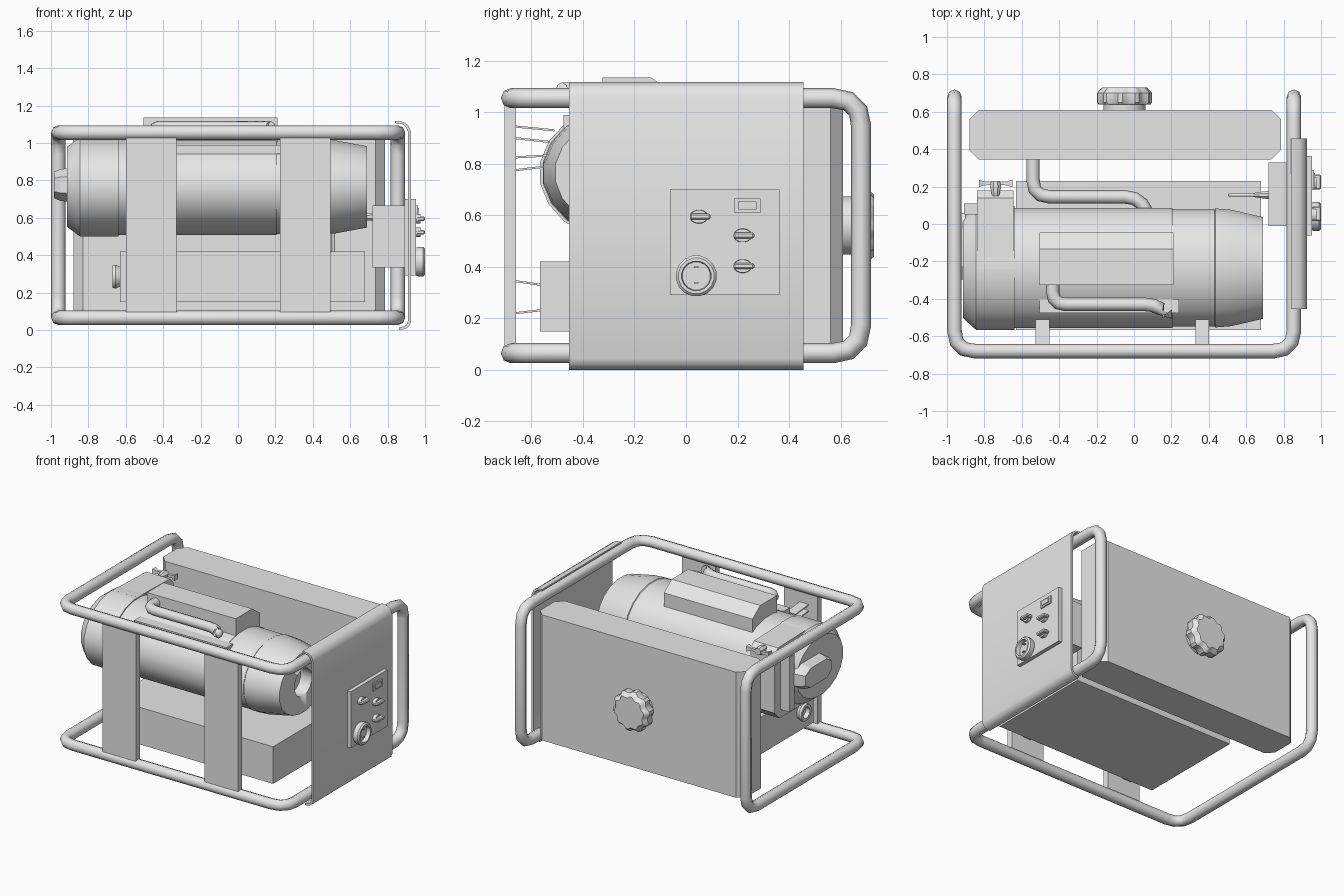
import bpy, bmesh, math
from mathutils import Vector, Matrix

if "Cube" in bpy.data.objects:
    bpy.data.objects.remove(bpy.data.objects["Cube"], do_unlink=True)

grey = bpy.data.materials.new("plain grey")
grey.use_nodes = True
grey.diffuse_color = (0.8, 0.8, 0.8, 1)
grey.node_tree.nodes["Principled BSDF"].inputs["Base Color"].default_value = (0.8, 0.8, 0.8, 1)


def finish(name, bm, smooth=True, bevel=0):
    bmesh.ops.recalc_face_normals(bm, faces=bm.faces)
    mesh = bpy.data.meshes.new(name)
    bm.to_mesh(mesh)
    bm.free()
    mesh.materials.append(grey)
    ob = bpy.data.objects.new(name, mesh)
    bpy.context.collection.objects.link(ob)
    if bevel:
        mod = ob.modifiers.new("bevel", "BEVEL")
        mod.width, mod.segments = bevel, 1
    if smooth:
        bpy.ops.object.select_all(action="DESELECT")
        bpy.context.view_layer.objects.active = ob
        ob.select_set(True)
        bpy.ops.object.shade_smooth_by_angle(angle=math.radians(35))
    return ob


def box(name, x, y, z, bevel=0):
    bm = bmesh.new()
    bmesh.ops.create_cube(bm, size=1)
    for v in bm.verts:
        v.co = [(r[0] + r[1]) / 2 + c * (r[1] - r[0]) for r, c in zip((x, y, z), v.co)]
    return finish(name, bm, False, bevel)


def loft(name, rings, smooth=True):
    """Skin a list of equal point loops and cap both ends."""
    bm = bmesh.new()
    loops = [[bm.verts.new(p) for p in ring] for ring in rings]
    for a, b in zip(loops, loops[1:]):
        for i in range(len(a)):
            j = (i + 1) % len(a)
            bm.faces.new((a[i], a[j], b[j], b[i]))
    bm.faces.new(loops[0])
    bm.faces.new(loops[-1])
    return finish(name, bm, smooth)


def prism(name, pts, axis, lo, hi):
    def place(p, d):
        q = list(p)
        q.insert(axis, d)
        return q
    return loft(name, [[place(p, d) for p in pts] for d in (lo, hi)])


def turned(name, centre, profile, axis="x", sides=16, squash=1, scallop=0):
    """Turned shape: profile of (position along axis, radius)."""
    rings = []
    for d, r in profile:
        ring = []
        for i in range(sides):
            a = math.tau * (i + 0.5) / sides
            q = r * (1 - scallop * (i % 4 in (0, 1)))
            u, w = q * math.cos(a), q * math.sin(a) * squash
            ring.append((d, centre[0] + u, centre[1] + w) if axis == "x"
                        else (centre[0] + u, d, centre[1] + w))
        rings.append(ring)
    return loft(name, rings)


def pipe(name, corners, radius, bend=0.08, closed=False, sides=8):
    """Bent tube with rounded corners."""
    pts, n = [], len(corners)
    for i, c in enumerate(corners):
        c = Vector(c)
        if not closed and i in (0, n - 1):
            pts.append(c)
            continue
        a = c + (Vector(corners[i - 1]) - c).normalized() * bend
        b = c + (Vector(corners[(i + 1) % n]) - c).normalized() * bend
        for t in (0, 0.33, 0.67, 1):
            pts.append(a * (1 - t) ** 2 + c * 2 * t * (1 - t) + b * t * t)
    curve = bpy.data.curves.new(name, "CURVE")
    curve.dimensions = "3D"
    spline = curve.splines.new("POLY")
    spline.points.add(len(pts) - 1)
    for sp, p in zip(spline.points, pts):
        sp.co = (*p, 1)
    spline.use_cyclic_u = closed
    spline.use_smooth = True
    curve.bevel_depth = radius
    curve.bevel_resolution = sides // 4
    curve.use_fill_caps = True
    curve.materials.append(grey)
    ob = bpy.data.objects.new(name, curve)
    bpy.context.collection.objects.link(ob)


# Tubular frame: one closed loop
L, R, F, B, LOW, TOP = -0.96, 0.855, -0.68, 0.68, 0.065, 1.055
pipe("tube_frame", [(L, B, LOW), (L, F, LOW), (R, F, LOW), (R, B, LOW),
                    (R, B, TOP), (R, F, TOP), (L, F, TOP), (L, B, TOP)], 0.039, 0.11, True)

# Fuel tank and its scalloped cap
c = 0.05
prism("fuel_tank", [(-0.88 + c, 0.61), (0.785 - c, 0.61), (0.785, 0.61 - c), (0.785, 0.345 + c),
                    (0.785 - c, 0.345), (-0.88 + c, 0.345), (-0.88, 0.345 + c),
                    (-0.88, 0.61 - c)], 2, 0.105, 1.02)
turned("cap_neck", (-0.05, 0.56), [(0.6, 0.115), (0.64, 0.115)], "y")
turned("tank_cap", (-0.05, 0.56), [(0.64, 0.14), (0.65, 0.148), (0.7, 0.148), (0.73, 0.12)],
       "y", 40, 1, 0.1)

# Base box with plug
box("base_box", (-0.63, 0.68), (-0.567, 0.23), (0.15, 0.42))
plug = turned("base_plug", (-0.43, 0.285),
              [(-0.62, 0.05), (-0.655, 0.065), (-0.67, 0.06), (-0.67, 0.04), (-0.64, 0.035)])

# Engine body, flattened in height
axis = (-0.235, 0.765)
flat = 0.8
turned("engine_body", axis, [(-0.65, 0.325), (0.207, 0.325), (0.207, 0.318), (0.43, 0.318)],
       sides=20, squash=flat)
bell = turned("end_bell", axis, [(0.43, 0.314), (0.435, 0.322), (0.52, 0.315), (0.69, 0.275)],
              sides=20, squash=flat)
hole = turned("bell_hole_cutter", axis, [(0.6, 0.1), (0.75, 0.1)])
hole.hide_render = True
hole.hide_viewport = True
cut = bell.modifiers.new("hole", "BOOLEAN")
cut.operation, cut.object = "DIFFERENCE", hole
turned("flywheel_cover", axis, [(-0.915, 0.27), (-0.845, 0.335), (-0.64, 0.335)],
       sides=20, squash=flat)
prism("cover_block", [(-0.24, 0.5), (0.12, 0.5), (0.18, 0.56), (0.18, 0.98),
                      (0.14, 1.02), (-0.24, 1.03)], 0, -0.84, -0.645)
box("cover_lug", (-0.91, -0.84), (0.05, 0.11), (0.56, 0.96))

# Starter hub
loft("starter_hub", [[(x, -0.12 + sy * w, 0.775 + sz * h)
                      for sy, sz in ((1, 0.5), (0.6, 1), (-0.6, 1), (-1, 0.5),
                                     (-1, -0.5), (-0.6, -1), (0.6, -1), (1, -0.5))]
                     for x, w, h in ((-0.9, 0.18, 0.09), (-0.95, 0.17, 0.085), (-0.985, 0.15, 0.07))],
     False)

# Silencer housing, side strip and pipes
prism("silencer_housing", [(-0.325, 0.95), (-0.325, 1.135), (-0.135, 1.135), (-0.045, 1.07),
                           (-0.045, 0.95)], 0, -0.505, 0.21)
box("side_strip", (-0.505, 0.24), (-0.475, -0.4), (0.94, 0.99))
pipe("exhaust_pipe", [(-0.435, -0.3, 1.08), (-0.435, -0.43, 1.08),
                      (0.13, -0.43, 1.08), (0.175, -0.48, 1.08)], 0.036, 0.07)
pipe("rear_pipe", [(-0.54, 0.36, 0.76), (-0.54, 0.145, 0.76),
                   (0.04, 0.145, 0.76), (0.07, 0.06, 0.76)], 0.036, 0.09)

# Fuel tap with winged handle
turned("tap_stem", (-0.74, 1.0), [(0.15, 0.02), (0.2, 0.032), (0.23, 0.025)], "y", 8)
for side in (-1, 1):
    loft("tap_wing", [[(-0.74 + side * d, 0.217 + y * w, 1.0 + z * w)
                       for y, z in ((-1, -1), (1, -1), (1, 1), (-1, 1))]
                      for d, w in ((0, 0.009), (0.06, 0.01), (0.09, 0.02))], False)

# Front straps and their thin brackets
for x0, x1 in ((-0.6, -0.33), (0.225, 0.495)):
    box("front_strap", (x0, x1), (-0.705, -0.66), (0.095, 1.03))
    m = (x0 + x1) / 2 - (0.025 if x0 < 0 else -0.005)
    for za, zb, y in ((0.945, 0.93, -0.51), (0.9, 0.885, -0.53), (0.825, 0.832, -0.54),
                      (0.775, 0.79, -0.54), (0.345, 0.33, -0.56), (0.22, 0.232, -0.56)):
        prism("bracket_plate", [(-0.665, za - 0.004), (y, zb - 0.004), (y, zb + 0.004),
                                (-0.665, za + 0.004)], 0, m - 0.037, m + 0.037)

# Side panel with curled top and bottom
curl = [(0.84, 1.118), (0.885, 1.112), (0.91, 1.095), (0.925, 1.06),
        (0.925, 0.045), (0.915, 0.02), (0.895, 0.005), (0.86, 0.0)]
inner = [(0.86, 0.014), (0.89, 0.019), (0.902, 0.03), (0.91, 0.05),
         (0.91, 1.058), (0.898, 1.085), (0.88, 1.1), (0.84, 1.106)]
prism("side_panel", curl + inner, 1, -0.455, 0.457)

# Control plate, box behind it, and lead
box("control_plate", (0.89, 0.953), (-0.062, 0.363), (0.29, 0.7))
box("control_box", (0.72, 0.91), (-0.01, 0.33), (0.335, 0.665))
turned("lead_socket", (0.155, 0.605), [(0.64, 0.012), (0.69, 0.02), (0.73, 0.025)], sides=8)
pipe("lead", [(0.68, 0.155, 0.605), (0.51, 0.155, 0.605), (0.51, 0.155, 0.4)], 0.009, 0.03)

# Controls on the plate
turned("socket_ring", (0.04, 0.365),
       [(0.95, 0.075), (0.965, 0.08), (0.99, 0.08), (1.0, 0.07), (1.0, 0.058), (0.97, 0.055)])
for z in (0.335, 0.395):
    box("socket_pin", (0.965, 0.99), (0.032, 0.048), (z, z + 0.006))
for y, z in ((0.05, 0.595), (0.22, 0.522), (0.22, 0.403)):
    turned("switch_base", (y, z), [(0.95, 0.036), (0.975, 0.034)], squash=0.75)
    box("switch_lever", (0.95, 1.0), (y - 0.035, y + 0.045), (z - 0.012, z + 0.012), 0.006)
box("meter_frame", (0.95, 0.962), (0.188, 0.29), (0.61, 0.665))
box("meter_window", (0.95, 0.968), (0.204, 0.274), (0.622, 0.653))
